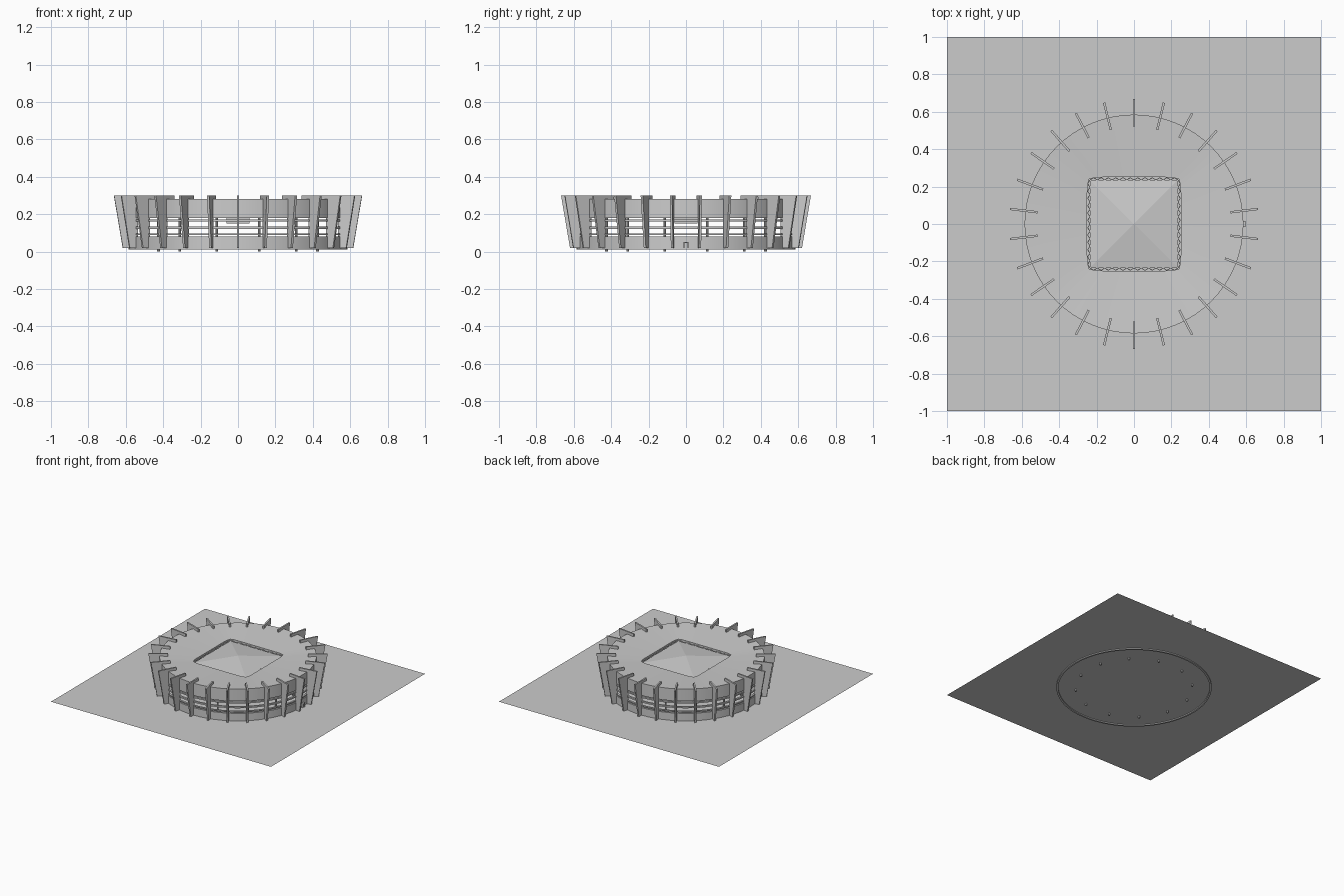
import bpy, bmesh, math
from mathutils import Matrix, Vector

if "Cube" in bpy.data.objects:
    bpy.data.objects.remove(bpy.data.objects["Cube"])

R = 0.585          # wall radius
SEG = 64
FINS = 26

def finish(name, bm, smooth=False):
    bmesh.ops.recalc_face_normals(bm, faces=bm.faces)
    me = bpy.data.meshes.new(name)
    bm.to_mesh(me)
    bm.free()
    ob = bpy.data.objects.new(name, me)
    bpy.context.collection.objects.link(ob)
    if smooth:
        bpy.context.view_layer.objects.active = ob
        ob.select_set(True)
        bpy.ops.object.shade_smooth_by_angle()
        ob.select_set(False)
    return ob

def circle(r):
    return lambda a: (r * math.cos(a), r * math.sin(a))

def rounded_square(h, n=16):
    def f(a):
        c, s = math.cos(a), math.sin(a)
        r = h / (abs(c) ** n + abs(s) ** n) ** (1 / n)
        return r * c, r * s
    return f

def loft(name, rings, closed=True):
    """Join a list of (outline function, z) rings into a band."""
    bm = bmesh.new()
    loops = [[bm.verts.new((*f(2 * math.pi * i / SEG), z)) for i in range(SEG)]
             for f, z in rings]
    pairs = list(zip(loops, loops[1:]))
    if closed:
        pairs.append((loops[-1], loops[0]))
    for a, b in pairs:
        for i in range(SEG):
            j = (i + 1) % SEG
            bm.faces.new((a[i], a[j], b[j], b[i]))
    return finish(name, bm, True)

def wall_ring(name, z0, z1, r=R, t=0.015):
    loft(name, [(circle(r), z0), (circle(r), z1), (circle(r - t), z1), (circle(r - t), z0)])

def add_box(bm, size, loc, rot=Matrix()):
    m = Matrix.Translation(loc) @ rot @ Matrix.Diagonal((*size, 1))
    bmesh.ops.create_cube(bm, size=1, matrix=m)

def add_bar(bm, a, b, w):
    a, b = Vector(a), Vector(b)
    d = b - a
    add_box(bm, (w, w, d.length), (a + b) / 2, d.to_track_quat('Z', 'Y').to_matrix().to_4x4())

# ground slab
bm = bmesh.new()
bmesh.ops.create_grid(bm, x_segments=1, y_segments=1, size=1, matrix=Matrix.Translation((0, 0, 0.018)))
finish("site_plane", bm)

# outer wall: base, open slats, upper band
wall_ring("base_wall", 0.01, 0.08)
for k, (a, b) in enumerate([(0.088, 0.097), (0.122, 0.134), (0.160, 0.172)]):
    wall_ring(f"slat_{k}", a, b)
wall_ring("upper_wall", 0.18, 0.275)

# roof with a square opening
sq = rounded_square(0.25)
loft("roof", [(circle(R), 0.28), (sq, 0.262), (sq, 0.245), (circle(R), 0.265)])

# shallow pyramid canopy in the opening
bm = bmesh.new()
h = 0.236
base = [bm.verts.new((x * h, y * h, 0.25)) for x, y in ((-1, -1), (1, -1), (1, 1), (-1, 1))]
tip = bm.verts.new((0, 0, 0.282))
for i in range(4):
    bm.faces.new((base[i], base[(i + 1) % 4], tip))
finish("canopy", bm)

# zigzag truss round the opening
bm = bmesh.new()
n = 24
for q in range(4):
    rot = Matrix.Rotation(q * math.pi / 2, 4, 'Z')
    pts = [rot @ Vector((-0.235 + 0.47 * i / n, 0.248 if i % 2 else 0.235, 0.25)) for i in range(n + 1)]
    for a, b in zip(pts, pts[1:]):
        add_bar(bm, a, b, 0.004)
finish("opening_truss", bm)

# hanging screen box
bm = bmesh.new()
add_box(bm, (0.125, 0.125, 0.045), (0, 0, 0.172))
add_bar(bm, (0, 0, 0.19), (0, 0, 0.27), 0.01)
finish("hanging_screen", bm)

# leaning radial fins
bm = bmesh.new()
profile = [(0.575, 0.018), (0.62, 0.018), (0.668, 0.30), (0.52, 0.30), (0.52, 0.27), (0.575, 0.25)]
for k in range(FINS):
    rot = Matrix.Rotation(math.pi / 2 + 2 * math.pi * k / FINS, 4, 'Z')
    sides = [[bm.verts.new(rot @ Vector((r, t, z))) for r, z in profile] for t in (-0.006, 0.006)]
    bm.faces.new(sides[0])
    bm.faces.new(sides[1][::-1])
    for i in range(len(profile)):
        j = (i + 1) % len(profile)
        bm.faces.new((sides[0][i], sides[0][j], sides[1][j], sides[1][i]))
finish("fins", bm)

# inner roof columns
bm = bmesh.new()
for k in range(12):
    a = math.pi / 12 + 2 * math.pi * k / 12
    bmesh.ops.create_cone(bm, cap_ends=True, segments=8, radius1=0.007, radius2=0.007, depth=0.255,
                          matrix=Matrix.Translation((0.44 * math.cos(a), 0.44 * math.sin(a), 0.1275)))
finish("columns", bm)

# side entrance portal
bm = bmesh.new()
for y in (-0.01, 0.01):
    add_box(bm, (0.03, 0.005, 0.03), (R, y, 0.033))
add_box(bm, (0.03, 0.025, 0.005), (R, 0, 0.048))
finish("entrance_portal", bm)
